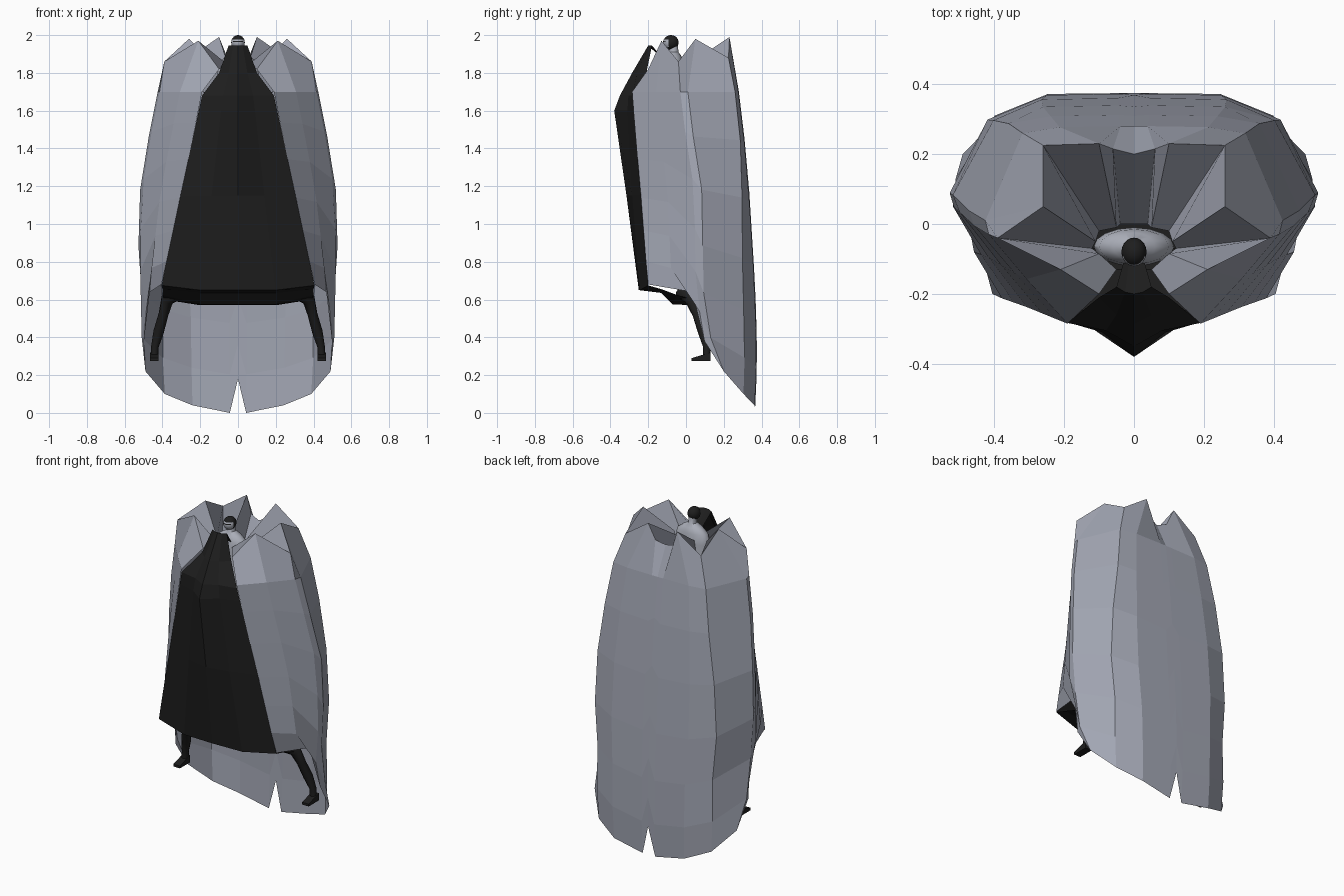
import bpy, bmesh, math
from mathutils import Vector

if "Cube" in bpy.data.objects:
    bpy.data.objects.remove(bpy.data.objects["Cube"])


def material(name, rgb):
    m = bpy.data.materials.new(name)
    m.diffuse_color = (*rgb, 1)
    m.use_nodes = True
    m.node_tree.nodes["Principled BSDF"].inputs["Base Color"].default_value = m.diffuse_color
    return m


GREY = material("cloak grey", (0.36, 0.38, 0.45))
BLACK = material("cloth black", (0.013, 0.013, 0.013))
PALE = material("pale skin", (0.42, 0.44, 0.50))


def mesh_object(name, bm, mats, mirror=False):
    bmesh.ops.remove_doubles(bm, verts=bm.verts, dist=0.0005)
    bmesh.ops.recalc_face_normals(bm, faces=bm.faces)
    me = bpy.data.meshes.new(name)
    bm.to_mesh(me)
    bm.free()
    ob = bpy.data.objects.new(name, me)
    bpy.context.collection.objects.link(ob)
    for m in mats:
        me.materials.append(m)
    if mirror:
        mod = ob.modifiers.new("Mirror", 'MIRROR')
        mod.use_clip = True
    return ob


def grid(bm, rows, closed=False):
    """Skin a list of equally long point rows with quads."""
    vs = [[bm.verts.new(p) for p in r] for r in rows]
    n = len(rows[0])
    for a, b in zip(vs, vs[1:]):
        for j in range(n if closed else n - 1):
            k = (j + 1) % n
            bm.faces.new((a[j], a[k], b[k], b[j]))
    return vs


# Cloak cross-sections: height, half width, back y, side y, front edge x, front edge y
SECTIONS = [
    (0.00, 0.48, 0.365, 0.24, 0.48, 0.24),
    (0.22, 0.49, 0.375, 0.20, 0.48, 0.18),
    (0.40, 0.51, 0.375, 0.13, 0.49, 0.08),
    (0.55, 0.495, 0.37, 0.11, 0.44, 0.04),
    (0.655, 0.515, 0.367, 0.09, 0.42, 0.01),
    (0.68, 0.52, 0.365, 0.09, 0.405, -0.20),
    (0.77, 0.53, 0.36, 0.09, 0.385, -0.21),
    (1.17, 0.52, 0.335, 0.085, 0.30, -0.24),
    (1.45, 0.475, 0.31, 0.04, 0.24, -0.265),
    (1.70, 0.425, 0.28, 0.01, 0.19, -0.285),
]


def section(z):
    for a, b in zip(SECTIONS, SECTIONS[1:]):
        if z <= b[0]:
            break
    t = (z - a[0]) / (b[0] - a[0])
    return [p + (q - p) * t for p, q in zip(a, b)][1:]


def cloak_point(col, z):
    w, back, side, fx, fy = section(z)
    flat = min(max((z - 0.7) / 0.8, 0), 1)   # the back gets flatter towards the top
    x, y = [(0, back), (0.09 * w, back), (0.5 * w, back - 0.003),
            ((0.8 - 0.05 * flat) * w, back - 0.065 + 0.045 * flat),
            (w, side), (w - 0.01, side - 0.04),
            ((w + fx) / 2, (side - 0.04 + fy) / 2), (fx, fy)][col]
    return (x, y, z)


# Cloak wall: each column runs from its own hem height to the shoulder line
HEM = [0.18, 0.0, 0.04, 0.10, 0.22, 0.38, 0.64, 0.68]
STEPS = [0, 0.12, 0.28, 0.45, 0.65, 0.84, 1]
rows = [[cloak_point(c, h + (1.70 - h) * t) for c, h in enumerate(HEM)] for t in STEPS]

# Peaked collar rim, then the folds dropping steeply towards the neck
rows.append([(0, 0.20, 1.87), (0.06, 0.215, 1.89), (0.10, 0.23, 1.99), (0.26, 0.225, 1.88),
             (0.26, 0.05, 1.98), (0.39, -0.04, 1.86), (0.21, -0.13, 1.97), (0.10, -0.20, 1.82)])
rows.append([(0, 0.0, 1.5), (0.04, 0.0, 1.5), (0.05, -0.01, 1.83), (0.10, -0.02, 1.5),
             (0.11, -0.05, 1.83), (0.12, -0.07, 1.65), (0.10, -0.085, 1.83), (0.05, -0.13, 1.84)])
bm = bmesh.new()
grid(bm, rows)
mesh_object("cloak", bm, [GREY], mirror=True)

# Front apron: height, then centre y, middle x, middle y, edge x, edge y, edge lift
APRON = [
    (1.86, -0.11, 0.015, -0.11, 0.03, -0.11, 0),
    (1.945, -0.20, 0.025, -0.195, 0.05, -0.18, 0),
    (1.80, -0.285, 0.05, -0.26, 0.10, -0.21, 0),
    (1.68, -0.35, 0.08, -0.305, 0.19, -0.283, 0),
    (1.60, -0.38, 0.09, -0.31, 0.208, -0.276, 0),
    (1.15, -0.315, 0.14, -0.285, 0.305, -0.238, 0),
    (0.65, -0.25, 0.20, -0.245, 0.405, -0.20, 0.025),
    (0.635, -0.13, 0.20, -0.13, 0.40, -0.13, 0.02),
    (0.575, -0.07, 0.20, -0.07, 0.40, -0.05, 0.05),
    (0.57, 0.03, 0.20, 0.03, 0.39, 0.035, 0.03),
    (0.66, 0.04, 0.20, 0.04, 0.40, 0.04, 0.01),
]
bm = bmesh.new()
grid(bm, [[(0, cy, z), (mx, my, z), (ex, ey, z + lift)]
          for z, cy, mx, my, ex, ey, lift in APRON])
mesh_object("front_apron", bm, [BLACK], mirror=True)


def tube(bm, path, sides=10):
    """Round limb through (x, y, z, radius) points."""
    pts = [Vector(p[:3]) for p in path]
    rings = []
    for i, p in enumerate(pts):
        d = (pts[min(i + 1, len(pts) - 1)] - pts[max(i - 1, 0)]).normalized()
        u = d.cross(Vector((0, 1, 0))).normalized()
        v = d.cross(u)
        rings.append([p + path[i][3] * (u * math.cos(a) + v * math.sin(a))
                      for a in [k * math.tau / sides for k in range(sides)]])
    vs = grid(bm, rings, closed=True)
    bm.faces.new(vs[0])
    bm.faces.new(vs[-1])


def smooth(ob):
    bpy.ops.object.select_all(action='DESELECT')
    ob.select_set(True)
    bpy.context.view_layer.objects.active = ob
    bpy.ops.object.shade_smooth_by_angle(angle=math.radians(40))


# Legs with boots
bm = bmesh.new()
tube(bm, [(0.31, -0.02, 0.64, 0.04), (0.375, 0.03, 0.60, 0.035), (0.395, 0.06, 0.52, 0.026),
          (0.42, 0.09, 0.43, 0.028), (0.44, 0.11, 0.35, 0.02), (0.443, 0.11, 0.28, 0.02)])
foot = bmesh.ops.create_cube(bm, size=1)["verts"]
for v in foot:
    front = v.co.y < 0
    top = v.co.z > 0
    v.co = Vector((0.444 + v.co.x * 0.045, 0.03 if front else 0.13,
                   (0.29 if front else 0.32) if top else 0.275))
smooth(mesh_object("legs", bm, [BLACK], mirror=True))

# Neck and shoulders
bm = bmesh.new()
grid(bm, [[(rx * math.cos(a), -0.065 + ry * math.sin(a), z)
           for a in [k * math.tau / 16 for k in range(16)]]
          for z, rx, ry in [(1.50, 0.11, 0.055), (1.80, 0.115, 0.055), (1.86, 0.10, 0.05),
                            (1.89, 0.06, 0.04), (1.91, 0.025, 0.025),
                            (1.95, 0.022, 0.022)]], closed=True)
smooth(mesh_object("neck", bm, [PALE]))

# Head with dark hair and a pale face
bm = bmesh.new()
bmesh.ops.create_uvsphere(bm, u_segments=20, v_segments=14, radius=1)
for f in bm.faces:
    c = f.calc_center_median()
    f.material_index = 1 if c.y < -0.35 and -0.85 < c.z < 0.45 else 0
for v in bm.verts:
    v.co = Vector((v.co.x * 0.036, -0.08 + v.co.y * 0.041, 1.961 + v.co.z * 0.039))
smooth(mesh_object("head", bm, [BLACK, PALE]))

# Dark eye band
bm = bmesh.new()
grid(bm, [[(0.034 * math.sin(a), -0.08 - 0.0425 * math.cos(a), z)
           for a in [math.radians(d) for d in range(-50, 51, 20)]]
          for z in (1.964, 1.970)])
mesh_object("eye_band", bm, [BLACK])
